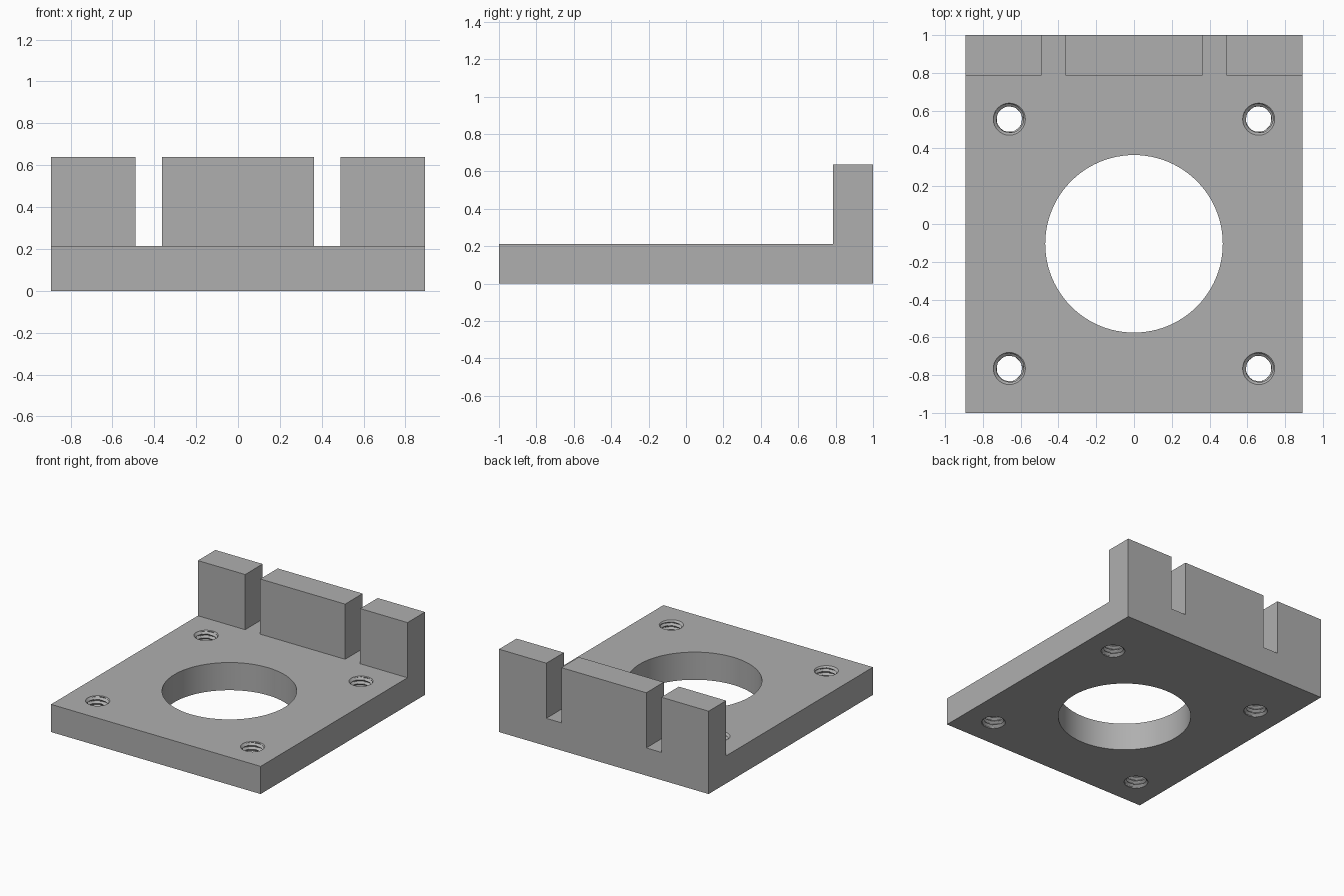
import bpy, bmesh
from math import sin, cos, tau, radians

if "Cube" in bpy.data.objects:
    bpy.data.objects.remove(bpy.data.objects["Cube"])

HALF_X, PLATE_TOP, WALL_TOP, WALL_FRONT = 0.893, 0.213, 0.638, 0.787
SLOT_IN, SLOT_OUT = 0.362, 0.49
HOLE_Y = -0.105
SCREW_OFFSET = 0.66
MAJOR, MINOR, PITCH = 0.085, 0.066, 0.03

grey = bpy.data.materials.new("machined grey")
grey.use_nodes = True
grey.diffuse_color = (0.43, 0.43, 0.43, 1)
grey.node_tree.nodes["Principled BSDF"].inputs["Base Color"].default_value = (0.43, 0.43, 0.43, 1)


def to_object(bm, name):
    bmesh.ops.recalc_face_normals(bm, faces=bm.faces)
    mesh = bpy.data.meshes.new(name)
    bm.to_mesh(mesh)
    bm.free()
    mesh.materials.append(grey)
    obj = bpy.data.objects.new(name, mesh)
    bpy.context.collection.objects.link(obj)
    return obj


def raise_faces(bm, faces, height):
    result = bmesh.ops.extrude_face_region(bm, geom=faces)["geom"]
    verts = [g for g in result if isinstance(g, bmesh.types.BMVert)]
    bmesh.ops.translate(bm, verts=verts, vec=(0, 0, height))
    return [g for g in result if isinstance(g, bmesh.types.BMFace)]


def revolved_cutter(name, x, y, heights, radius, segments):
    """Closed column whose radius depends on height and turn."""
    bm = bmesh.new()
    rings = []
    for z in heights:
        ring = []
        for i in range(segments):
            a = tau * i / segments
            r = radius(z, i / segments)
            ring.append(bm.verts.new((x + r * cos(a), y + r * sin(a), z)))
        rings.append(ring)
    for low, high in zip(rings, rings[1:]):
        for i in range(segments):
            j = (i + 1) % segments
            bm.faces.new((low[i], low[j], high[j], high[i]))
    bm.faces.new(rings[0][::-1])
    bm.faces.new(rings[-1])
    return to_object(bm, name)


def thread_radius(z, turn):
    """Helical V thread, opened by a chamfer at both mouths."""
    phase = (z / PITCH - turn) % 1
    groove = MINOR + (MAJOR - MINOR) * (1 - abs(2 * phase - 1))
    depth = max(0, min(z, PLATE_TOP - z))
    return max(groove, MAJOR - depth)


# Base plate, with the three wall blocks raised from its back strip
bm = bmesh.new()
xs = (-HALF_X, -SLOT_OUT, -SLOT_IN, SLOT_IN, SLOT_OUT, HALF_X)
ys = (-1, WALL_FRONT, 1)
grid = [[bm.verts.new((x, y, 0)) for x in xs] for y in ys]
for front, back in zip(grid, grid[1:]):
    for i in range(len(xs) - 1):
        bm.faces.new((front[i], front[i + 1], back[i + 1], back[i]))
top = raise_faces(bm, bm.faces[:], PLATE_TOP)
blocks = [f for f in top if f.calc_center_median().y > WALL_FRONT
          and not SLOT_IN < abs(f.calc_center_median().x) < SLOT_OUT]
raise_faces(bm, blocks, WALL_TOP - PLATE_TOP)
bmesh.ops.recalc_face_normals(bm, faces=bm.faces)
bmesh.ops.dissolve_limit(bm, angle_limit=radians(1), verts=bm.verts, edges=bm.edges)
bracket = to_object(bm, "mounting_bracket")

# Central bore and four threaded screw holes
cutters = [revolved_cutter("bore_cutter", 0, HOLE_Y, (-0.1, 0.4), lambda z, t: 0.47, 96)]
steps = round(PLATE_TOP / PITCH * 8)
heights = [-0.05] + [PLATE_TOP * i / steps for i in range(steps + 1)] + [PLATE_TOP + 0.05]
for sx in (-1, 1):
    for sy in (-1, 1):
        cutters.append(revolved_cutter("screw_hole_cutter", sx * SCREW_OFFSET,
                                       HOLE_Y + sy * SCREW_OFFSET, heights, thread_radius, 32))

bpy.ops.object.select_all(action="DESELECT")
bpy.context.view_layer.objects.active = bracket
bracket.select_set(True)
for cutter in cutters:
    cutter.hide_render = True
    mod = bracket.modifiers.new("hole", "BOOLEAN")
    mod.operation, mod.solver, mod.object = "DIFFERENCE", "EXACT", cutter
    bpy.ops.object.modifier_apply(modifier=mod.name)
    bpy.data.objects.remove(cutter)

bpy.ops.object.shade_smooth_by_angle(angle=radians(30))
